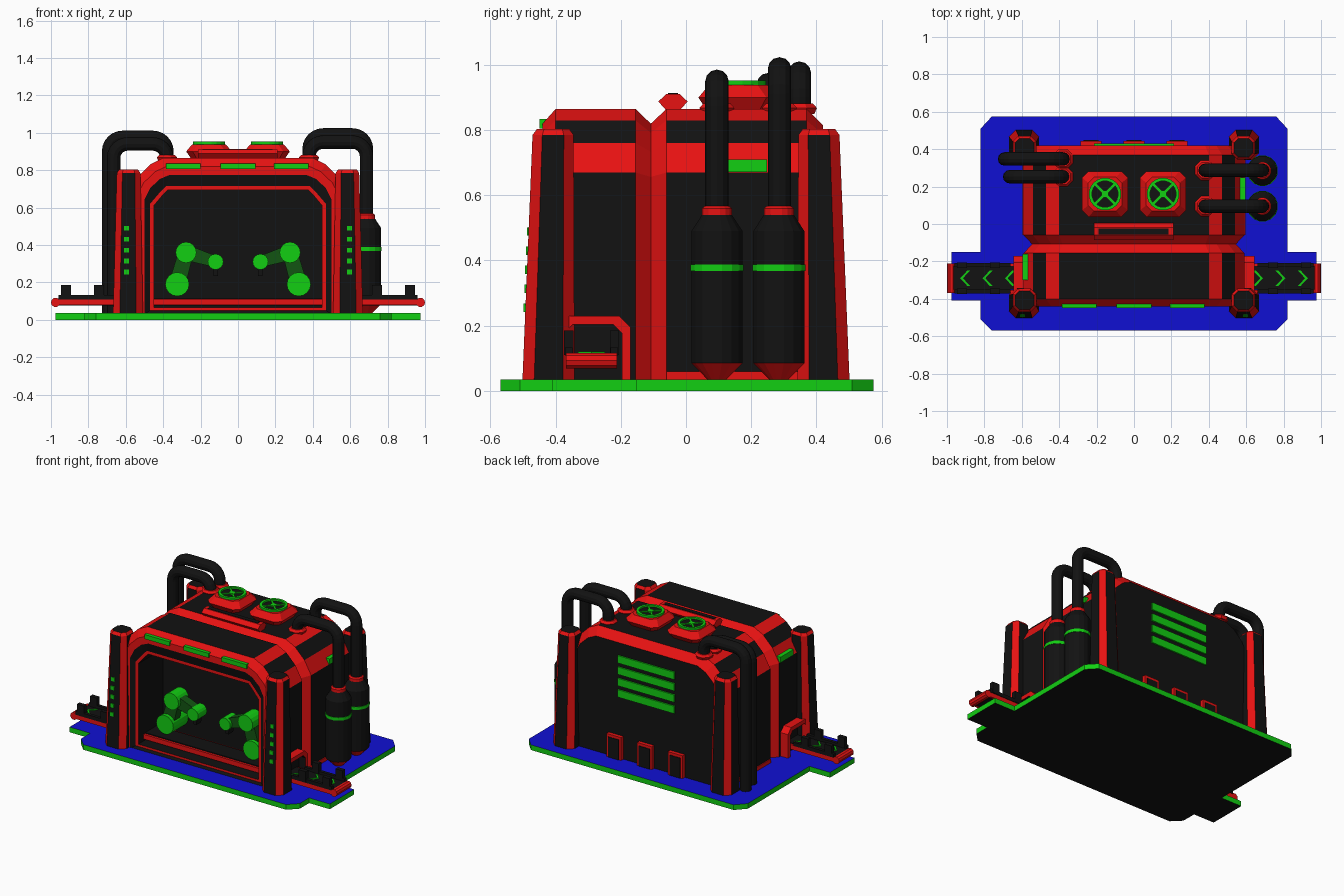
import bpy, bmesh, math
from mathutils import Vector, Matrix

if "Cube" in bpy.data.objects:
    bpy.data.objects.remove(bpy.data.objects["Cube"])

COL = {"red": (0.80, 0.006, 0.006), "black": (0.006, 0.006, 0.006), "green": (0.006, 0.62, 0.006),
       "dark_green": (0.006, 0.09, 0.006), "blue": (0.005, 0.005, 0.65)}
NAMES = list(COL)
MATS = []
for n, c in COL.items():
    m = bpy.data.materials.new(n)
    m.diffuse_color = (*c, 1)
    m.use_nodes = True
    m.node_tree.nodes["Principled BSDF"].inputs["Base Color"].default_value = m.diffuse_color
    MATS.append(m)

def finish(name, bm):
    bmesh.ops.recalc_face_normals(bm, faces=bm.faces[:])
    me = bpy.data.meshes.new(name)
    bm.to_mesh(me)
    bm.free()
    for m in MATS:
        me.materials.append(m)
    ob = bpy.data.objects.new(name, me)
    bpy.context.collection.objects.link(ob)
    return ob

def loft(name, rings, color, cap0="black", cap1="black"):
    """Skin closed rings; color(band, segment) gives the colour name."""
    bm = bmesh.new()
    vs = [[bm.verts.new(p) for p in r] for r in rings]
    n = len(vs[0])
    for i in range(len(vs) - 1):
        for j in range(n):
            k = (j + 1) % n
            f = bm.faces.new((vs[i][j], vs[i][k], vs[i + 1][k], vs[i + 1][j]))
            f.material_index = NAMES.index(color(i, j))
    for ring, c in ((vs[0], cap0), (vs[-1], cap1)):
        if c:
            bm.faces.new(ring).material_index = NAMES.index(c)
    return finish(name, bm)

def box(name, x0, x1, y0, y1, z0, z1, color):
    ring = lambda z: [(x0, y0, z), (x1, y0, z), (x1, y1, z), (x0, y1, z)]
    return loft(name, [ring(z0), ring(z1)], lambda i, j: color, color, color)

def lathe(name, x, y, prof, colors, n=16, caps=("black", "black")):
    rings = [[(x + r * math.cos(2 * math.pi * (k + .5) / n), y + r * math.sin(2 * math.pi * (k + .5) / n), z)
              for k in range(n)] for r, z in prof]
    return loft(name, rings, lambda i, j: colors[i], *caps)

def cyl_y(name, x, z, r, y0, y1, color, n=16):
    rings = [[(x + r * math.cos(2 * math.pi * k / n), y, z + r * math.sin(2 * math.pi * k / n))
              for k in range(n)] for y in (y0, y1)]
    return loft(name, rings, lambda i, j: color, color, color)

def octo(cx, cy, h, c, z):
    pts = [(h, -h + c), (h, h - c), (h - c, h), (-h + c, h), (-h, h - c), (-h, -h + c), (-h + c, -h), (h - c, -h)]
    return [(cx + a, cy + b, z) for a, b in pts]

# base plate with side tabs: blue top, green rim, black underside
half = [(.76, -.57), (.82, -.51), (.82, -.41), (.975, -.41), (.975, -.15), (.82, -.15), (.82, .51), (.76, .575)]
out = half + [(-x, y) for x, y in reversed(half)]
loft("base_plate", [[(x, y, z) for x, y in out] for z in (0, .035)], lambda i, j: "green", "black", "blue")

# body shells: arch section with chamfered ends
def arch(y, d=0.0, pts=None):
    p = pts or [(.59 - d, .03), (.59 - d, .67 - .3 * d), (.54 - .8 * d, .76 - .6 * d),
                (.47 - .6 * d, .83 - .85 * d), (.40 - .4 * d, .865 - d)]
    return [(x, y, z) for x, z in p] + [(-x, y, z) for x, z in reversed(p)]

BAND = lambda j: "red" if j in (1, 3, 5, 7) else "black"
open1 = [(.47, .05), (.47, .62), (.44, .655), (.41, .69), (.385, .715)]
open2 = [(.45, .065), (.45, .61), (.425, .64), (.40, .67), (.375, .695)]
front_cols = ["red", None, "red", "red", "black", "red", "black"]
loft("front_bay", [arch(-.108, .045), arch(-.155), arch(-.40), arch(-.44, .045), arch(-.44, .09),
                   arch(-.425, 0, open1), arch(-.425, 0, open2), arch(-.16, 0, open2)],
     lambda i, j: front_cols[i] or BAND(j), "red", "black")
loft("rear_housing", [arch(-.108, .045), arch(-.06), arch(.37), arch(.42, .05)],
     lambda i, j: BAND(j) if i == 1 else "red", "red", "black")
for s in (-1, 1):
    box("housing_skirt", s * .592 - .004, s * .592 + .004, -.06, .36, .035, .06, "red")

# corner pillars with red chamfers
for sx in (-1, 1):
    for sy in (-1, 1):
        loft("corner_pillar", [octo(sx * .588, sy * .422, .08, .036, .03), octo(sx * .585, sy * .408, .063, .03, .785),
                               octo(sx * .585, sy * .408, .05, .022, .803)],
             lambda i, j: "red" if i or j % 2 else "black")
    for k in range(5):
        z = .255 + .0585 * k
        y = -.502 + (z - .03) * .042
        box("pillar_light", sx * .597 - .013, sx * .597 + .013, y - .006, y + .02, z - .013, z + .013, "green")

# green panels on the arch and sides
for x in (-.293, 0, .285):
    box("arch_light", x - .093, x + .093, -.45, -.42, .805, .835, "green")
box("right_side_light", .55, .596, .13, .248, .672, .71, "green")
box("left_side_light", -.596, -.55, -.30, -.16, .672, .71, "green")

# rear vents and service boxes
for k in range(4):
    z = .475 + .077 * k
    box("rear_vent", -.213, .213, .41, .43, z - .025, z + .025, "green")
for x in (-.23, 0, .23):
    box("service_box", x - .055, x + .055, .40, .445, .03, .19, "red")
    box("service_panel", x - .04, x + .04, .43, .449, .035, .172, "black")

# conveyor passing through the front bay
box("conveyor_belt", -.97, .97, -.35, -.225, .075, .115, "black")
for y in (-.36, -.22):
    box("conveyor_side", -.975, .975, y - .008, y + .008, .078, .11, "red")
for s in (-1, 1):
    cyl_y("end_roller", s * .975, .093, .025, -.368, -.212, "red", 10)
    for y in (-.36, -.22):
        box("guide_rail", s * .81 - .15, s * .81 + .15, y - .011, y + .011, .108, .133, "black")
        for x in (.92, .743):
            box("guide_post", s * x - .026, s * x + .026, y - .014, y + .014, .11, .185, "black")
    for x in (.67, .79, .91):
        for t in (-1, 1):
            y, a, b = -.29, s * (x + .02), s * (x - .02)
            q = [(a, y), (a - s * .015, y), (b - s * .015, y + t * .042), (b, y + t * .042)]
            loft("direction_chevron", [[(u, v, z) for u, v in q] for z in (.113, .121)],
                 lambda i, j: "green", "green", "green")
    # tunnel mouth around the conveyor
    def mouth(x, w, h, c):
        p = [(-w, .03), (-w, h - c), (-w + c, h), (w - c, h), (w, h - c), (w, .03)]
        return [(s * x, -.285 + a, z) for a, z in p]
    loft("tunnel_mouth", [mouth(.55, .115, .23, .035), mouth(.645, .115, .23, .035),
                          mouth(.645, .088, .203, .025), mouth(.596, .088, .203, .025)],
         lambda i, j: "red" if i < 2 else "black")

# robot arms inside the bay
def link(name, a, b, ra, rb, y0, y1, color):
    a, b = Vector(a), Vector(b)
    d = (b - a).normalized()
    n = Vector((-d.y, d.x))
    p = [a + n * ra, a - n * ra, b - n * rb, b + n * rb]
    loft(name, [[(v.x, y, v.y) for v in p] for y in (y0, y1)], lambda i, j: color, color, color)

for s in (-1, 1):
    sh, el, wr = (s * .325, .19), (s * .278, .36), (s * .12, .31)
    cyl_y("arm_shoulder", *sh, .064, -.32, -.155, "green")
    cyl_y("arm_elbow", *el, .056, -.32, -.21, "green")
    cyl_y("arm_wrist", *wr, .042, -.315, -.22, "green")
    link("upper_arm", sh, el, .045, .04, -.295, -.235, "dark_green")
    link("forearm", el, wr, .042, .03, -.295, -.235, "dark_green")
    link("gripper", wr, (s * .12, .235), .018, .012, -.29, -.24, "black")

# roof fans and roof ridge
for s in (-1, 1):
    x, y = s * .155, .16
    loft("fan_base", [octo(x, y, .095, .03, .86), octo(x, y, .122, .035, .90), octo(x, y, .09, .03, .938)],
         lambda i, j: "red", "red", "red")
    lathe("fan_well", x, y, [(.08, .93), (.08, .941)], ["black"], 20)
    lathe("fan_ring", x, y, [(.07, .93), (.087, .93), (.087, .952), (.07, .952), (.07, .93)], ["green"] * 4, 20,
          (None, None))
    lathe("fan_hub", x, y, [(.02, .935), (.02, .95)], ["green"], 10, ("green", "green"))
    for a in (45, 135):
        ob = box("fan_spoke", -.078, .078, -.006, .006, .938, .948, "green")
        ob.data.transform(Matrix.Translation((x, y, 0)) @ Matrix.Rotation(math.radians(a), 4, 'Z'))
ridge = [(-.06, .86), (-.085, .888), (-.06, .911), (-.02, .911), (.005, .888), (-.02, .86)]
loft("roof_ridge", [[(x, y, z) for y, z in ridge] for x in (-.215, .21)], lambda i, j: "red", "red", "red")
box("ridge_inlay", -.19, .185, -.055, -.025, .905, .914, "black")

# pipes with rounded bends, and their roof flanges
def pipe(name, x0, x1, y, zb, zc, r=.036, bend=.075):
    s = 1 if x1 > x0 else -1
    pts = [(x0, zb)]
    for k in range(7):
        a = math.pi / 2 * k / 6
        pts.append((x0 + s * bend * (1 - math.cos(a)), zc - bend + bend * math.sin(a)))
    for k in range(7):
        a = math.pi / 2 * k / 6
        pts.append((x1 - s * bend * (1 - math.sin(a)), zc - bend + bend * math.cos(a)))
    pts.append((x1, .84))
    rings = []
    for i, p in enumerate(pts):
        t = (Vector(pts[min(i + 1, len(pts) - 1)]) - Vector(pts[max(i - 1, 0)])).normalized()
        rings.append([(p[0] - t.y * r * math.cos(2 * math.pi * k / 12), y + r * math.sin(2 * math.pi * k / 12),
                       p[1] + t.x * r * math.cos(2 * math.pi * k / 12)) for k in range(12)])
    loft(name, rings, lambda i, j: "black")
    lathe("pipe_flange", x1, y, [(.05, .85), (.058, .868), (.045, .882)], ["red", "red"], 8, ("red", "red"))

for y, zc in ((.095, .95), (.287, .988)):
    pipe("tank_pipe", .687, .38, y, .54, zc)
for x, y, zc in ((-.692, .348, .975), (-.665, .253, .94)):
    pipe("left_pipe", x, -.38, y, .03, zc)

# storage tanks on the right side
for y in (.095, .285):
    lathe("storage_tank", .687, y, [(.025, .03), (.08, .085), (.08, .49), (.047, .54), (.047, .56), (.038, .567)],
          ["red", "black", "black", "red", "red"], 16, ("red", "red"))
    lathe("tank_band", .687, y, [(.083, .368), (.083, .388)], ["green"], 16, ("green", "green"))
